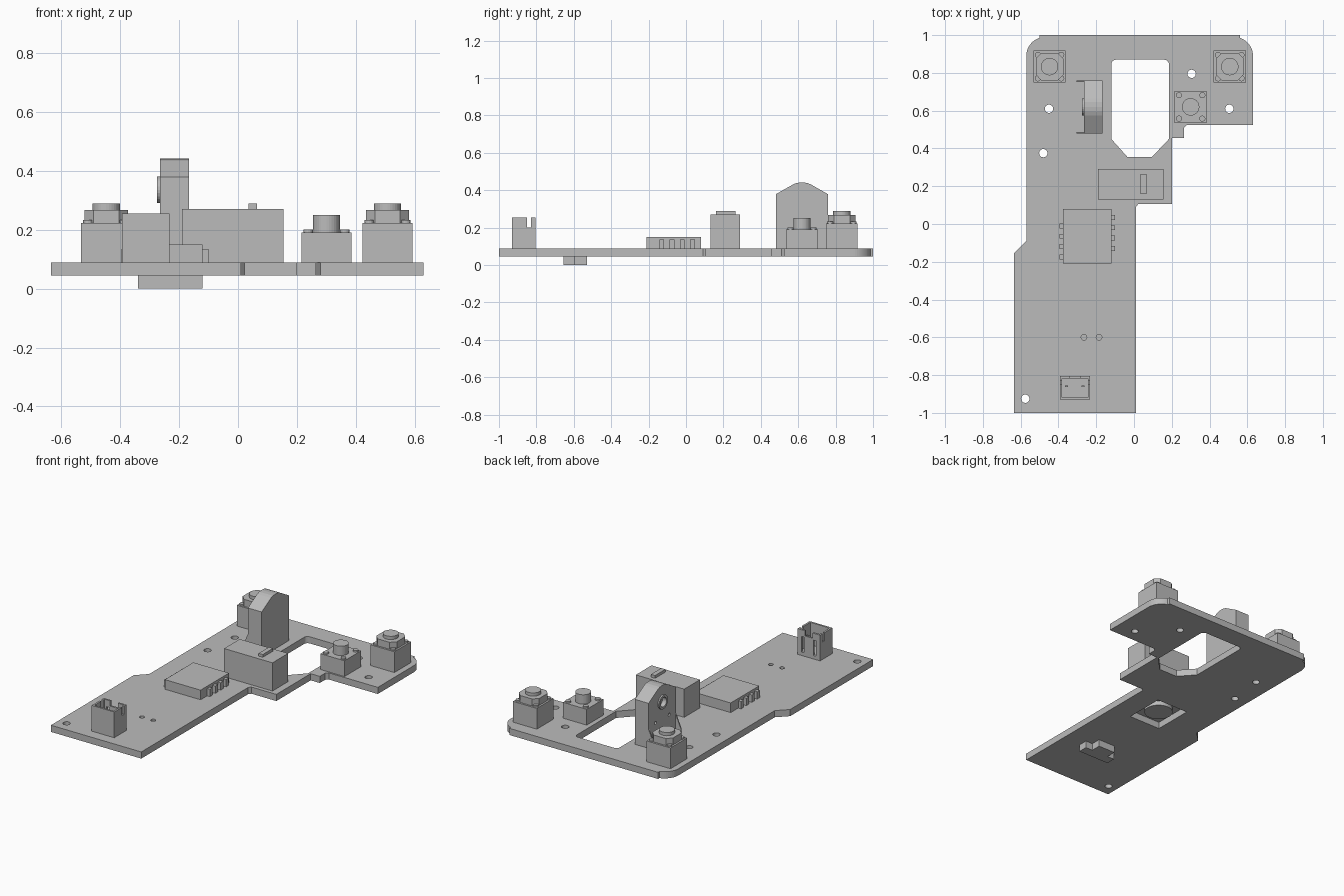
import bpy
from math import cos, sin, radians
from mathutils import Matrix

cube = bpy.data.objects.get("Cube")
if cube:
    bpy.data.objects.remove(cube, do_unlink=True)

grey = bpy.data.materials.new("plain grey")
grey.use_nodes = True
colour = (0.5, 0.5, 0.5, 1)
grey.diffuse_color = colour
grey.node_tree.nodes["Principled BSDF"].inputs["Base Color"].default_value = colour

BOTTOM, TOP = 0.045, 0.088
SIDEWAYS = Matrix(((0, 0, 1, 0), (1, 0, 0, 0), (0, 1, 0, 0), (0, 0, 0, 1)))
ENDWAYS = Matrix(((1, 0, 0, 0), (0, 0, -1, 0), (0, 1, 0, 0), (0, 0, 0, 1)))


def arc(cx, cy, r, start=0, end=360, n=24):
    count = n if end - start == 360 else n + 1
    angles = [radians(start + (end - start) * i / n) for i in range(count)]
    return [(cx + r * cos(a), cy + r * sin(a)) for a in angles]


def rect(x0, x1, y0, y1):
    return [(x0, y0), (x1, y0), (x1, y1), (x0, y1)]


def prism(name, loops, low, high, turn=None):
    """Extrude an outline, with any inner loops left as holes."""
    curve = bpy.data.curves.new(name, "CURVE")
    curve.dimensions = "2D"
    curve.fill_mode = "BOTH"
    curve.extrude = (high - low) / 2
    for loop in loops:
        spline = curve.splines.new("POLY")
        spline.points.add(len(loop) - 1)
        for point, (u, v) in zip(spline.points, loop):
            point.co = (u, v, 0, 1)
        spline.use_cyclic_u = True
    temp = bpy.data.objects.new(name + " curve", curve)
    bpy.context.collection.objects.link(temp)
    graph = bpy.context.evaluated_depsgraph_get()
    mesh = bpy.data.meshes.new_from_object(temp.evaluated_get(graph))
    bpy.data.objects.remove(temp, do_unlink=True)
    mesh.transform(Matrix.Translation((0, 0, (low + high) / 2)))
    if turn:
        mesh.transform(turn)
    mesh.materials.clear()
    mesh.materials.append(grey)
    for face in mesh.polygons:
        face.use_smooth = False
    obj = bpy.data.objects.new(name, mesh)
    bpy.context.collection.objects.link(obj)
    return obj


def box(name, x0, x1, y0, y1, z0, z1):
    return prism(name, [rect(x0, x1, y0, y1)], z0, z1)


# Circuit board with its window and drilled holes
outline = [(-0.635, -1), (0.01, -1), (0.01, 0.09), (0.022, 0.105), (0.2, 0.105),
           (0.2, 0.455), (0.265, 0.455), (0.265, 0.51), (0.28, 0.525), (0.63, 0.525)]
outline += arc(0.53, 0.89, 0.1, 0, 72, 10) + [(0.56, 1), (-0.5, 1)]
outline += arc(-0.47, 0.89, 0.1, 108, 180, 10) + [(-0.57, -0.09), (-0.635, -0.155)]
window = [(-0.035, 0.355), (0.095, 0.355), (0.185, 0.45)]
window += arc(0.16, 0.845, 0.025, 0, 90, 5) + arc(-0.095, 0.845, 0.025, 90, 180, 5)
window += [(-0.12, 0.45)]
chip_hole = rect(-0.36, -0.135, -0.195, 0.065)
drill = [(-0.45, 0.61), (-0.48, 0.375), (0.305, 0.795), (0.505, 0.61), (-0.575, -0.925)]
holes = [arc(x, y, 0.022) for x, y in drill]
holes += [arc(x, -0.6, 0.015, n=16) for x in (-0.265, -0.185)]
prism("circuit_board", [outline, window, chip_hole] + holes, BOTTOM, TOP)

# Connector under the board
prism("underside_connector", [[(-0.34, -0.655), (-0.12, -0.655), (-0.12, -0.594),
                               (-0.17, -0.594), (-0.17, -0.53), (-0.29, -0.53),
                               (-0.29, -0.594), (-0.34, -0.594)]], 0, BOTTOM)

# Chip module with legs and a round element below
box("chip_body", -0.375, -0.12, -0.21, 0.08, TOP, 0.15)
prism("chip_underside_disc", [arc(-0.2475, -0.065, 0.085, n=32)], 0.06, TOP)
for i in range(4):
    y = -0.13 + i * 0.055
    box("chip_left_leg", -0.12, -0.1, y - 0.013, y + 0.013, TOP, 0.135)
    y -= 0.045
    box("chip_right_leg", -0.395, -0.375, y - 0.013, y + 0.013, TOP, 0.135)

# Slide switch
box("switch_body", -0.19, 0.155, 0.13, 0.29, TOP, 0.27)
box("switch_slider", 0.035, 0.065, 0.16, 0.265, 0.27, 0.288)

# Open socket with slotted walls and two pins
x0, x1, y0, y1, rim, wall = -0.393, -0.232, -0.93, -0.805, 0.254, 0.012
box("socket_floor", x0, x1, y0, y1, TOP, 0.11)
box("socket_front_wall", x0, x1, y0, y0 + wall, 0.11, rim)
notched = [(y0 + wall, 0.11), (y1, 0.11), (y1, rim), (-0.83, rim), (-0.83, 0.2),
           (-0.85, 0.2), (-0.85, rim), (y0 + wall, rim)]
for x in (x0, x1 - wall):
    prism("socket_side_wall", [notched], x, x + wall, SIDEWAYS)
slotted = [(x0 + wall, 0.11), (-0.365, 0.11), (-0.365, 0.21), (-0.345, 0.21),
           (-0.345, 0.11), (-0.28, 0.11), (-0.28, 0.21), (-0.26, 0.21), (-0.26, 0.11),
           (x1 - wall, 0.11), (x1 - wall, rim), (-0.285, rim), (-0.285, 0.22),
           (-0.34, 0.22), (-0.34, rim), (x0 + wall, rim)]
prism("socket_back_wall", [slotted], -y1, -y1 + wall, ENDWAYS)
for x in (-0.358, -0.27):
    box("socket_pin", x - 0.008, x + 0.008, -0.864, -0.856, 0.11, 0.2)

# Upright sensor with ring, sockets and side gussets
crown = [(0.48, TOP), (0.76, TOP), (0.76, 0.378)]
crown += [(0.665, 0.432), (0.645, 0.439), (0.62, 0.441), (0.595, 0.439), (0.575, 0.432)]
crown += [(0.48, 0.378)]
eye = arc(0.62, 0.335, 0.03)
dots = [arc(y, 0.225, 0.01, n=12) for y in (0.55, 0.69)]
prism("sensor_body", [crown], -0.245, -0.167, SIDEWAYS)
prism("sensor_face", [crown, eye] + dots, -0.265, -0.245, SIDEWAYS)
prism("sensor_ring", [arc(0.62, 0.335, 0.045), eye], -0.274, -0.265, SIDEWAYS)
for y in (0.48, 0.752):
    gusset = [(-0.305, TOP), (-0.265, TOP), (-0.265, 0.21), (-0.305, 0.12)]
    prism("sensor_gusset", [gusset], -y - 0.008, -y, ENDWAYS)


# Push buttons
def button(name, cx, cy, base_top, stem_top, capped):
    h = 0.085
    box(name + "_base", cx - h, cx + h, cy - h, cy + h, TOP, base_top)
    for sx in (-1, 1):
        for sy in (-1, 1):
            prism(name + "_stud", [arc(cx + sx * 0.062, cy + sy * 0.062, 0.016, n=16)],
                  base_top, base_top + 0.01)
    if capped:
        a, b = 0.073, 0.043
        cap = [(a, -b), (a, b), (b, a), (-b, a), (-a, b), (-a, -b), (-b, -a), (b, -a)]
        prism(name + "_cap", [[(cx + u, cy + v) for u, v in cap]], base_top, 0.267)
    prism(name + "_stem", [arc(cx, cy, 0.046, n=32)], base_top, stem_top)


button("right_button", -0.447, 0.833, 0.222, 0.288, True)
button("left_button", 0.507, 0.833, 0.222, 0.288, True)
button("inner_button", 0.3, 0.62, 0.19, 0.25, False)
